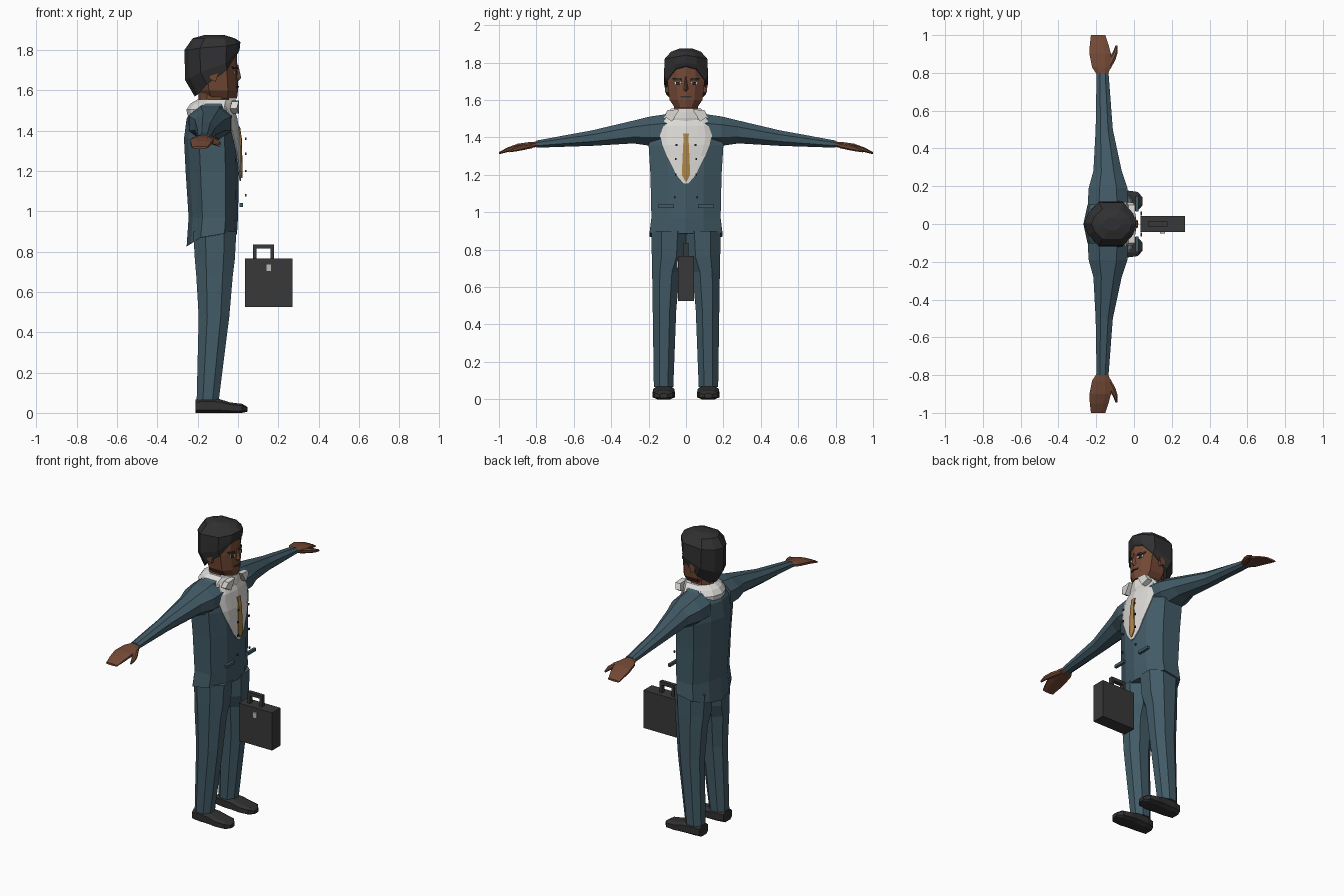
import bpy, bmesh

if "Cube" in bpy.data.objects:
    bpy.data.objects.remove(bpy.data.objects["Cube"])


def material(name, r, g, b):
    m = bpy.data.materials.new(name)
    m.diffuse_color = (r, g, b, 1)
    m.use_nodes = True
    m.node_tree.nodes["Principled BSDF"].inputs["Base Color"].default_value = m.diffuse_color
    return m


SUIT = material("suit_teal", 0.055, 0.105, 0.135)
SKIN = material("skin_brown", 0.17, 0.065, 0.035)
HAIR = material("hair_charcoal", 0.030, 0.030, 0.032)
SHOE = material("shoe_black", 0.032, 0.030, 0.030)
CASE = material("case_grey", 0.040, 0.040, 0.040)
SHIRT = material("shirt_white", 0.72, 0.71, 0.68)
TIE = material("tie_gold", 0.42, 0.23, 0.06)
METAL = material("clasp_silver", 0.5, 0.5, 0.5)


def make(name, verts, faces, mat):
    me = bpy.data.meshes.new(name)
    me.from_pydata(verts, [], faces)
    bm = bmesh.new()
    bm.from_mesh(me)
    bmesh.ops.recalc_face_normals(bm, faces=bm.faces)
    bm.to_mesh(me)
    bm.free()
    me.materials.append(mat)
    ob = bpy.data.objects.new(name, me)
    bpy.context.collection.objects.link(ob)
    return ob


def loft(name, rings, mat):
    """Skin equal-length rings and cap both ends."""
    n = len(rings[0])
    verts = [p for r in rings for p in r]
    faces = [(k * n + i, k * n + (i + 1) % n, (k + 1) * n + (i + 1) % n, (k + 1) * n + i)
             for k in range(len(rings) - 1) for i in range(n)]
    faces += [tuple(range(n)), tuple(range(len(verts) - n, len(verts)))]
    return make(name, verts, faces, mat)


def box(name, x0, x1, y0, y1, z0, z1, mat):
    return loft(name, [[(x0, y0, z), (x1, y0, z), (x1, y1, z), (x0, y1, z)] for z in (z0, z1)], mat)


# Body outline: (depth fraction from front, half width fraction)
OUTLINE = [(0, 0), (.06, .5), (.25, 1), (.72, 1), (.92, .5), (1, 0)]


def body_ring(z, w, xf, xb):
    zs = z if isinstance(z, list) else [z] * 6
    half = [(xf + (xb - xf) * u, w * v, h) for (u, v), h in zip(OUTLINE, zs)]
    return half + [(x, -y, h) for x, y, h in half[4:0:-1]]


def octagon(a0, a1, b0, b1, cut=.28):
    da, db = (a1 - a0) * cut, (b1 - b0) * cut
    return [(a0 + da, b0), (a1 - da, b0), (a1, b0 + db), (a1, b1 - db),
            (a1 - da, b1), (a0 + da, b1), (a0, b1 - db), (a0, b0 + db)]


def front(table, y, z):
    """Front surface x of a body table at (y, z)."""
    z = min(max(z, table[0][0]), table[-1][0])
    for a, b in zip(table, table[1:]):
        if z <= b[0]:
            t = (z - a[0]) / (b[0] - a[0])
            w, xf, xb = (a[i] + (b[i] - a[i]) * t for i in (1, 2, 3))
            break
    v = min(abs(y) / w, 1)
    u = .12 * v if v < .5 else .06 + (v - .5) * .38
    return xf + (xb - xf) * u


def plate(name, table, rows, off, mat, cols=8):
    """Thin sheet on the front; rows are (z, y_low, y_high)."""
    verts, n = [], cols + 1
    for z, y0, y1 in rows:
        for i in range(n):
            y = y0 + (y1 - y0) * i / cols
            verts.append((front(table, y, z) + off, y, z))
    faces = [(k * n + i, k * n + i + 1, (k + 1) * n + i + 1, (k + 1) * n + i)
             for k in range(len(rows) - 1) for i in range(cols)]
    ob = make(name, verts, faces, mat)
    s = ob.modifiers.new("thickness", 'SOLIDIFY')
    s.thickness, s.offset = .006, 0
    return ob


# Jacket: (z, half width, front x, back x); hem dips at the back
TORSO = [(.89, .195, -.005, -.255), (.97, .185, 0, -.245), (1.2, .19, .004, -.26),
         (1.36, .2, 0, -.268), (1.46, .185, -.015, -.255), (1.535, .10, -.04, -.21)]
rings = [body_ring(*r) for r in TORSO]
rings[0] = body_ring([.885, .888, .89, .87, .84, .825], *TORSO[0][1:])
loft("jacket", rings, SUIT)

# Shirt opening and tie
plate("shirt_front", TORSO, [(z, -w, w) for z, w in
      [(1.15, .012), (1.2, .055), (1.25, .078), (1.3, .104), (1.36, .128),
       (1.41, .138), (1.46, .128), (1.5, .11), (1.535, .095)]], .009, SHIRT)
plate("tie", TORSO, [(z, -w, w) for z, w in
      [(1.165, .004), (1.2, .022), (1.36, .015), (1.395, .012), (1.42, .016)]], .016, TIE, 2)

# Collar around the neck, with two points at the front
loft("collar", [body_ring(z, w, f, b) for z, w, f, b in
     [(1.475, .125, -.015, -.25), (1.505, .122, -.008, -.256), (1.535, .10, -.008, -.235),
      (1.555, .078, -.01, -.2)]], SHIRT)
for s in (-1, 1):
    loft("collar_point", [[(x, s * .035, 1.55), (x, s * .1, 1.545), (x - .01, s * .115, 1.51),
                           (x, s * .075, 1.485)] for x in (-.03, .004)], SHIRT)

# Head: same layout as the jacket table
HEAD = [(1.56, .06, -.005, -.18), (1.6, .088, .0, -.2), (1.7, .1, -.002, -.215),
        (1.78, .1, -.006, -.23), (1.84, .07, -.04, -.2)]
loft("head", [body_ring(*r) for r in HEAD], SKIN)
loft("neck", [body_ring(z, .065, -.045, -.195) for z in (1.5, 1.6)], SKIN)
loft("nose", [[(-.02, -w, z), (x, 0, z), (-.02, w, z)] for z, w, x in
     [(1.645, .018, .0), (1.66, .022, .016), (1.725, .009, .002)]], SKIN)
plate("mouth", HEAD, [(1.614, -.026, .026), (1.621, -.03, .03)], .003, HAIR, 2)
for s in (-1, 1):
    plate("eye_white", HEAD, [(1.682, s * .03, s * .055), (1.696, s * .026, s * .06)], .003, SHIRT, 2)
    plate("pupil", HEAD, [(1.681, s * .036, s * .052), (1.697, s * .036, s * .052)], .006, HAIR, 2)
    plate("eyebrow", HEAD, [(1.705, s * .022, s * .066), (1.717, s * .03, s * .072)], .005, HAIR, 2)
    loft("ear", [[(-.11, y, 1.64), (-.10, y, 1.69), (-.135, y, 1.7), (-.14, y, 1.66)]
                 for y in (s * .09, s * .112)], SKIN)

# Hair cap: low at the nape, high over the forehead
loft("hair", [body_ring(*r) for r in [
    ([1.785, 1.77, 1.70, 1.63, 1.58, 1.57], .106, 0, -.215),
    ([1.80, 1.79, 1.735, 1.69, 1.66, 1.65], .118, .008, -.262),
    ([1.84, 1.83, 1.82, 1.81, 1.80, 1.80], .114, .012, -.266),
    (1.858, .08, -.015, -.225), (1.875, .035, -.07, -.165)]], HAIR)

for s in (-1, 1):
    # Sleeve: (y, x low, x high, z low, z high)
    loft("sleeve", [[(a, s * y, b) for a, b in octagon(*r)] for y, *r in [
        (.10, -.245, -.03, 1.35, 1.525), (.19, -.24, -.035, 1.355, 1.512),
        (.28, -.215, -.065, 1.368, 1.49), (.5, -.203, -.112, 1.355, 1.438),
        (.8, -.198, -.135, 1.345, 1.383)]], SUIT)
    # Hand and thumb
    loft("hand", [[(a, s * y, b) for a, b in octagon(*r)] for y, *r in [
        (.78, -.19, -.14, 1.35, 1.378), (.83, -.222, -.125, 1.345, 1.376),
        (.9, -.236, -.122, 1.335, 1.366), (.95, -.234, -.135, 1.322, 1.348),
        (1.0, -.228, -.152, 1.31, 1.322)]], SKIN)
    loft("thumb", [[(a, s * y, b) for a, b in octagon(*r)] for y, *r in [
        (.82, -.16, -.125, 1.343, 1.37), (.87, -.14, -.098, 1.332, 1.362),
        (.91, -.112, -.086, 1.325, 1.35), (.945, -.098, -.088, 1.32, 1.332)]], SKIN)
    # Trouser leg: (z, x low, x high, y inner, y outer)
    loft("trouser_leg", [[(a, s * b, z) for a, b in octagon(*r)] for z, *r in [
        (.065, -.205, -.095, .068, .172), (.48, -.195, -.043, .052, .178),
        (.68, -.207, -.026, .034, .181), (.76, -.214, -.016, .0, .183),
        (.9, -.222, -.008, -.01, .184)]], SUIT)
    # Shoe: (x, y inner, y outer, z low, z high)
    loft("shoe", [[(x, s * a, b) for a, b in octagon(*r, cut=.2)] for x, *r in [
        (-.21, .078, .162, 0, .066), (-.16, .065, .172, 0, .072), (-.09, .062, .175, 0, .068),
        (-.04, .06, .178, 0, .052), (.02, .07, .17, 0, .045), (.046, .1, .14, .006, .03)]], SHOE)
    # Pocket flap and loose jacket buttons
    box("pocket_flap", .008, .024, s * .065, s * .148, 1.022, 1.04, SUIT)
    for y, z in [(.05, 1.36), (.055, 1.285), (.055, 1.2), (.06, 1.08)]:
        box("button", .034, .042, s * y - .005, s * y + .005, z - .006, z + .006, CASE)

# Briefcase with handle and clasp
box("briefcase", .035, .27, -.042, .042, .525, .765, CASE)
for x in (.075, .16):
    box("handle_post", x, x + .018, -.013, .013, .76, .82, CASE)
box("handle_grip", .075, .178, -.013, .013, .815, .836, CASE)
box("clasp", .138, .165, -.051, -.04, .702, .738, METAL)
